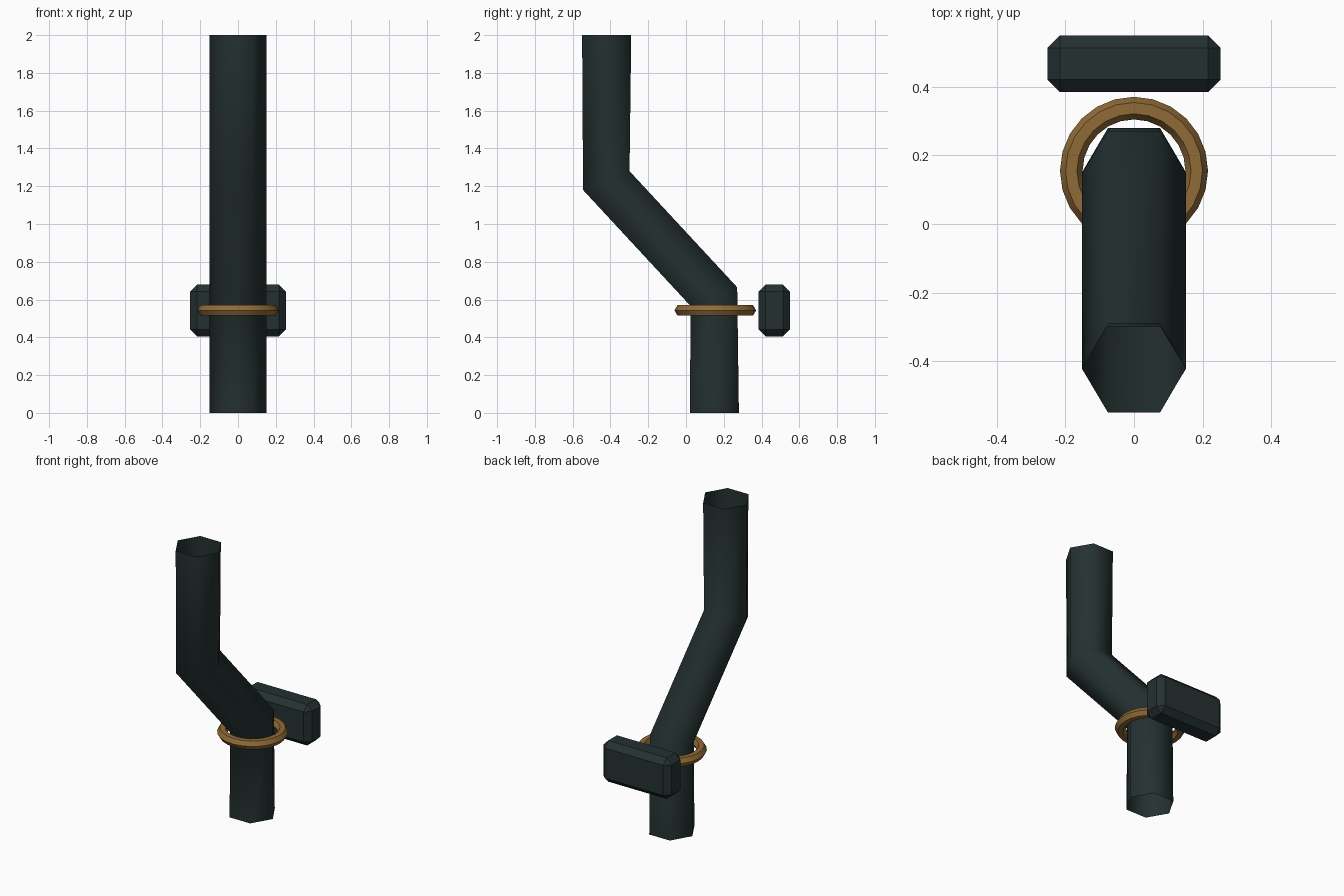
import bpy, bmesh, math

if "Cube" in bpy.data.objects:
    bpy.data.objects.remove(bpy.data.objects["Cube"], do_unlink=True)


def material(name, rgb):
    m = bpy.data.materials.new(name)
    m.use_nodes = True
    col = (*rgb, 1)
    m.diffuse_color = col
    m.node_tree.nodes["Principled BSDF"].inputs["Base Color"].default_value = col
    return m


dark = material("dark teal metal", (0.018, 0.030, 0.030))
brass = material("brass", (0.28, 0.145, 0.038))


def add_object(name, bm, mat):
    mesh = bpy.data.meshes.new(name)
    bmesh.ops.recalc_face_normals(bm, faces=bm.faces)
    bm.to_mesh(mesh)
    bm.free()
    mesh.materials.append(mat)
    obj = bpy.data.objects.new(name, mesh)
    bpy.context.collection.objects.link(obj)
    return obj


def bridge(bm, a, b):
    n = len(a)
    for i in range(n):
        j = (i + 1) % n
        bm.faces.new((a[i], a[j], b[j], b[i]))


# Bent six-sided pipe, open at both ends: (y, z, depth, tilt of the ring)
bm = bmesh.new()
sections = [(0.15, 0, 0.13, 0), (0.148, 0.615, 0.123, 0.05),
            (-0.422, 1.23, 0.123, 0.05), (-0.42, 2, 0.13, 0)]
rings = []
for y, z, depth, tilt in sections:
    ring = []
    for i in range(6):
        a = math.tau * i / 6
        s = math.sin(a) / math.sin(math.pi / 3)
        ring.append(bm.verts.new((0.152 * math.cos(a), y + depth * s, z + tilt * s)))
    rings.append(ring)
for lower, upper in zip(rings, rings[1:]):
    bridge(bm, lower, upper)
pipe = add_object("bent_pipe", bm, dark)
pipe.data.shade_smooth()

# Brass collar ring with a six-sided section
bm = bmesh.new()
loops = []
for i in range(24):
    a = math.tau * i / 24
    loop = []
    for k in range(6):
        b = math.tau * k / 6
        r = 0.183 + 0.033 * math.cos(b)
        loop.append(bm.verts.new((r * math.cos(a), 0.155 + r * math.sin(a),
                                  0.543 + 0.033 * math.sin(b))))
    loops.append(loop)
for i in range(24):
    bridge(bm, loops[i], loops[(i + 1) % 24])
collar = add_object("collar_ring", bm, brass)

# Chamfered block behind the pipe
bm = bmesh.new()
bmesh.ops.create_cube(bm, size=1)
bmesh.ops.scale(bm, vec=(0.506, 0.165, 0.275), verts=bm.verts)
bmesh.ops.translate(bm, vec=(0, 0.4675, 0.5425), verts=bm.verts)
block = add_object("rear_block", bm, dark)
bevel = block.modifiers.new("chamfer", "BEVEL")
bevel.width = 0.037
bevel.segments = 1

# Smooth around the ring while keeping its section edges sharp
bpy.ops.object.select_all(action="DESELECT")
collar.select_set(True)
bpy.context.view_layer.objects.active = collar
bpy.ops.object.shade_smooth_by_angle(angle=math.radians(30))
